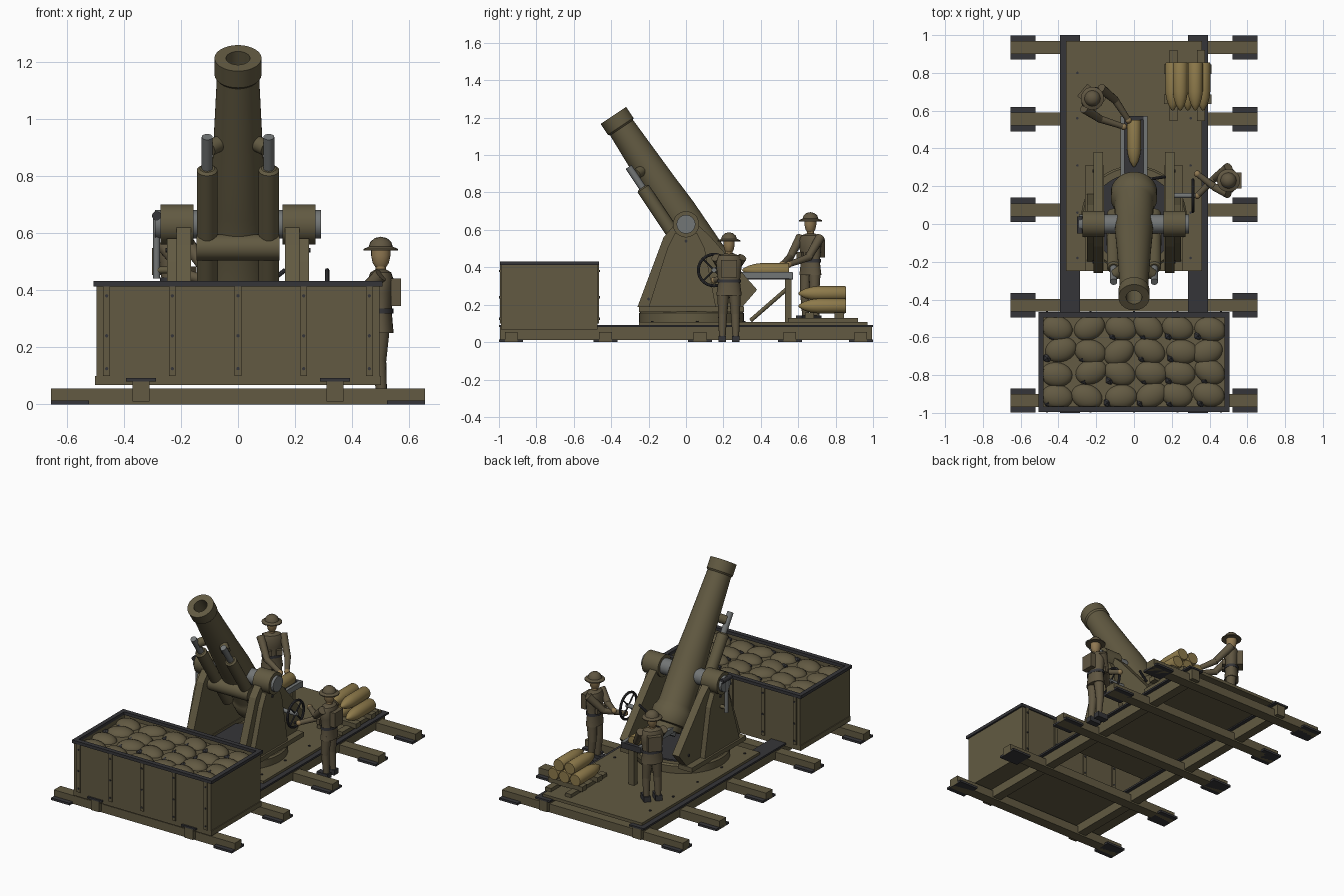
import bpy, bmesh, math, random
from mathutils import Vector, Matrix

if "Cube" in bpy.data.objects:
    bpy.data.objects.remove(bpy.data.objects["Cube"])
random.seed(4)

def mat(name, c):
    m = bpy.data.materials.new(name)
    m.diffuse_color = (*c, 1)
    m.use_nodes = True
    m.node_tree.nodes["Principled BSDF"].inputs["Base Color"].default_value = m.diffuse_color
    return m

OLIVE = mat("olive_paint", (.122, .102, .054))
IRON = mat("dark_iron", (.036, .036, .040))
STEEL = mat("worn_steel", (.17, .18, .18))
BRASS = mat("shell_brass", (.27, .195, .07))
CLOTH = mat("khaki_cloth", (.115, .092, .053))
SKIN = mat("skin", (.28, .19, .085))
EARTH = mat("sandbag", (.125, .103, .056))
X, Y, Z = Vector((1, 0, 0)), Vector((0, 1, 0)), Vector((0, 0, 1))
ID = Matrix.Identity(4)

def finish(name, bm, m, M=ID, smooth=True):
    bmesh.ops.remove_doubles(bm, verts=bm.verts, dist=1e-5)
    bmesh.ops.recalc_face_normals(bm, faces=bm.faces)
    me = bpy.data.meshes.new(name)
    bm.to_mesh(me)
    bm.free()
    me.transform(M)
    me.materials.append(m)
    if smooth:
        me.polygons.foreach_set("use_smooth", [True] * len(me.polygons))
        me.set_sharp_from_angle(angle=math.radians(35))
    ob = bpy.data.objects.new(name, me)
    bpy.context.collection.objects.link(ob)
    return ob

def box(name, lo, hi, m, M=ID, taper=1):
    bm = bmesh.new()
    bmesh.ops.create_cube(bm, size=1)
    lo, hi = Vector(lo), Vector(hi)
    for v in bm.verts:
        s = taper if v.co.z < 0 else 1
        v.co = Vector(((lo[i] + hi[i]) / 2 + v.co[i] * (hi[i] - lo[i]) * (s if i < 2 else 1) for i in range(3)))
    return finish(name, bm, m, M, False)

def lathe(name, prof, spots, axis, m, n=32, M=ID, closed=False):
    """Spin (radius, height) points round an axis, once for each spot."""
    bm = bmesh.new()
    q = Vector(axis).to_track_quat('Z', 'Y')
    for p in spots:
        rings = [[bm.verts.new(Vector(p) + q @ Vector((r * math.cos(a), r * math.sin(a), h)))
                  for a in (math.tau * i / n for i in range(n))] for r, h in prof]
        for a, b in zip(rings, rings[1:] + (rings[:1] if closed else [])):
            for i in range(n):
                j = (i + 1) % n
                bm.faces.new((a[i], a[j], b[j], b[i]))
    return finish(name, bm, m, M)

def rod(name, p0, p1, r, m, r2=None, n=20, M=ID):
    d = Vector(p1) - Vector(p0)
    L = d.length
    return lathe(name, [(0, 0), (r, 0), (r if r2 is None else r2, L), (0, L)], [p0], d, m, n, M)

def bolts(name, spots, axis, m=IRON, r=.007, h=.006):
    lathe(name, [(0, -h), (r, -h), (r, h), (0, h)], spots, axis, m, 8)

def prism(name, pts, x0, x1, m):
    """Side profile of (y, z) points extruded along x."""
    bm = bmesh.new()
    f = bm.faces.new([bm.verts.new((x0, y, z)) for y, z in pts])
    g = bmesh.ops.extrude_face_region(bm, geom=[f])
    bmesh.ops.translate(bm, vec=(x1 - x0, 0, 0), verts=[v for v in g['geom'] if isinstance(v, bmesh.types.BMVert)])
    return finish(name, bm, m, smooth=False)

# --- ground frame: sleepers, rails, deck
for y in (.935, .555, .075, -.43, -.935):
    box("sleeper", (-.655, y - .034, 0), (.655, y + .034, .055), OLIVE)
    for s in (-1, 1):
        box("sleeper_plate", (s * .588 - .067, y - .064, 0), (s * .588 + .067, y + .064, .014), IRON)
for s in (-1, 1):
    box("rail_web", (s * .34 - .03, -.995, .01), (s * .34 + .03, .995, .08), OLIVE)
    box("rail_flange", (s * .34 - .053, -1, .08), (s * .34 + .053, 1, .092), IRON)
box("deck", (-.36, -.25, .088), (.36, .97, .108), OLIVE)
bolts("deck_bolts", [(s * .3, y, .108) for s in (-1, 1) for y in (-.18, .06, .31, .56, .8)], Z)

# --- ballast box
box("box_floor", (-.5, -.988, .068), (.5, -.472, .1), OLIVE)
for s in (-1, 1):
    box("box_long_wall", (-.495, -.73 + s * .25 - .008, .1), (.495, -.73 + s * .25 + .008, .415), OLIVE)
    box("box_end_wall", (s * .487 - .008, -.98, .1), (s * .487 + .008, -.48, .415), OLIVE)
    box("box_rim_long", (-.506, -.73 + s * .25 - .015, .412), (.506, -.73 + s * .25 + .015, .432), IRON)
    box("box_rim_end", (s * .492 - .014, -.98, .412), (s * .492 + .014, -.48, .432), IRON)
    for i in range(-2, 3):
        box("box_strap", (i * .23 - .012, -.73 + s * .26 - .005, .1), (i * .23 + .012, -.73 + s * .26 + .005, .412), OLIVE)
    bolts("strap_bolts", [(i * .23, -.73 + s * .265, z) for i in range(-2, 3) for z in (.125, .24, .38)], Y, r=.006, h=.004)
box("ballast_fill", (-.48, -.972, .1), (.48, -.488, .385), EARTH)
bm = bmesh.new()
for i in range(6):
    for j in range(4):
        c = Vector((-.4 + i * .16 + random.uniform(-.015, .015), -.907 + j * .118 + random.uniform(-.01, .01), .378))
        M = Matrix.Translation(c) @ Matrix.Rotation(random.uniform(-.6, .6), 4, 'Z') @ Matrix.Diagonal((.086, .066, .042, 1))
        for v in bmesh.ops.create_icosphere(bm, subdivisions=3, radius=1, matrix=M)['verts']:
            v.co.x = max(-.48, min(.48, v.co.x))
            v.co.y = max(-.97, min(-.49, v.co.y))
finish("sandbags", bm, EARTH)
bm = bmesh.new()
for i in range(6):
    for j in range(4):
        bmesh.ops.create_icosphere(bm, subdivisions=1, radius=.026, matrix=Matrix.Translation(
            (-.46 + i * .16 + random.uniform(0, .04), -.945 + j * .118, .382)))
finish("dark_stones", bm, IRON, smooth=False)

# --- turntable and side cheeks
lathe("turntable", [(0, .105), (.28, .105), (.28, .155), (.27, .165), (0, .165)], [(0, .03, 0)], Z, OLIVE, 48)
lathe("turntable_plate", [(0, .165), (.235, .165), (.235, .174), (0, .174)], [(0, .03, 0)], Z, IRON, 48)
cheek = [(-.26, .187), (-.12, .56), (-.06, .63), (.06, .63), (.13, .565), (.38, .28), (.3, .187)]
rib = [(-.2, .187), (-.1, .5), (-.06, .58), (.06, .58), (.1, .5), (.16, .187)]
for s in (-1, 1):
    box("cheek_foot", (s * .21 - .05, -.25, .16), (s * .21 + .05, .31, .19), OLIVE)
    prism("cheek", cheek, s * .165, s * .215, OLIVE)
    prism("cheek_rib", rib, s * .215, s * .248, OLIVE)
    bolts("cheek_bolts", [(s * .215, -.2, .23), (s * .215, .28, .25), (s * .248, 0, .54)], X, r=.008)
    rod("trunnion_bearing", (s * .155, 0, .63), (s * .272, 0, .63), .07, OLIVE, n=32)
    rod("trunnion_pin", (s * .08, 0, .63), (s * .29, 0, .63), .05, STEEL, n=32)

# --- gun barrel on its tilted axis: t along the barrel, p below it
D = Vector((0, -.555, .832))
P = Vector((0, -.832, -.555))
def gun(x, t, p=0):
    return Vector((x, 0, .63)) + D * t + P * p
lathe("barrel", [(0, -.36), (.085, -.36), (.085, -.325), (.118, -.32), (.122, -.31), (.122, -.24), (.112, -.225),
                 (.103, -.2), (.1, .08), (.09, .25), (.074, .62), (.082, .63), (.082, .70), (.042, .70),
                 (.042, .3), (0, .3)], [gun(0, 0)], D, OLIVE, 48)
rod("breech_plug", gun(0, -.385), gun(0, -.35), .06, STEEL, n=32)
rod("cradle_cross_tube", gun(-.145, -.03, .1), gun(.145, -.03, .1), .046, OLIVE, n=28)
for s in (-1, 1):
    x = s * .108
    lathe("recoil_cylinder", [(0, -.22), (.036, -.22), (.036, .255), (.036, .285), (.026, .293), (0, .293)],
          [gun(x, 0, .085)], D, OLIVE, 24)
    rod("recoil_rod", gun(x, .28, .085), gun(x, .425, .085), .019, STEEL)
    rod("rod_bracket", gun(s * .04, .37, .02), gun(s * .1, .37, .075), .028, OLIVE)

# --- sight on the left, elevating handwheel on the right
rod("sight_post", (-.285, -.01, .44), (-.285, -.01, .65), .012, STEEL)
rod("sight_scope", (-.285, -.05, .66), (-.285, .04, .66), .016, IRON)
rod("sight_arm", (-.285, -.01, .47), (-.23, -.01, .47), .012, OLIVE)
hub = Vector((.312, .15, .385))
lathe("handwheel_rim", [(.084 + .008 * math.cos(a), .008 * math.sin(a)) for a in (math.tau * k / 8 for k in range(8))],
      [hub], X, IRON, 32, closed=True)
for k in range(4):
    a = math.pi / 4 * (2 * k + 1)
    rod("handwheel_spoke", hub, hub + Vector((0, math.cos(a), math.sin(a))) * .084, .005, IRON, n=8)
rod("handwheel_shaft", (.2, .15, .385), (.325, .15, .385), .013, STEEL)
rod("breech_lever", (.1, .24, .42), (.165, .25, .47), .008, IRON, n=10)

# --- shells: loading tray and stacked rack
def shell(name, y0, y1, r, spots):
    L = y1 - y0
    lathe(name, [(0, 0), (r * .93, 0), (r, .006), (r, L * .6), (r * .9, L * .73), (r * .62, L * .87), (r * .22, L * .98), (0, L)],
          spots, -Y, BRASS, 24)
for s in (-1, 1):
    box("tray_rail", (s * .06 - .011, .2, .34), (s * .06 + .011, .57, .375), STEEL)
box("loading_tray", (-.05, .22, .335), (.05, .57, .36), IRON)
box("tray_edge", (-.071, .55, .335), (.071, .572, .372), IRON)
box("tray_post", (-.02, .53, .105), (.02, .565, .34), OLIVE)
rod("tray_brace", (0, .345, .115), (0, .54, .285), .011, OLIVE, n=12)
shell("tray_shell", .30, .55, .037, [(0, .55, .385)])
for x in (.21, .355):
    box("rack_skid", (x - .021, .545, .105), (x + .021, .92, .13), OLIVE)
for y in (.66, .82):
    box("rack_batten", (.16, y - .025, .125), (.41, y + .025, .157), OLIVE)
shell("stacked_shells", .6, .855, .039,
      [(x, .855, .193) for x in (.205, .285, .365)] + [(x, .855, .26) for x in (.245, .325)])

# --- crew, built facing -y and then turned
def crewman(name, loc, turn, hands):
    M = Matrix.Translation(loc) @ Matrix.Rotation(math.radians(turn), 4, 'Z')
    inv = M.inverted()
    def part(n, prof, m, sx=1, sy=1, k=20):
        lathe(name + n, prof, [(0, 0, 0)], Z, m, k, M @ Matrix.Diagonal((sx, sy, 1, 1)))
    part("_helmet", [(0, .54), (.061, .538), (.061, .544), (.042, .552), (.037, .568), (.022, .582), (0, .587)], CLOTH)
    part("_head", [(0, .478), (.018, .481), (.027, .495), (.032, .52), (.032, .545), (0, .55)], SKIN, .95, 1.05)
    part("_neck", [(.02, .455), (.018, .49)], SKIN)
    part("_tunic", [(0, .25), (.068, .25), (.058, .325), (.066, .39), (.07, .435), (.055, .462), (.024, .474), (0, .474)], CLOTH, 1, .66)
    part("_belt", [(.062, .318), (.064, .318), (.064, .336), (.062, .336)], IRON, 1, .7)
    box(name + "_pack", (-.042, .035, .345), (.042, .07, .44), CLOTH, M)
    for s in (-1, 1):
        box(name + "_pouch", (s * .032 - .018, -.056, .34), (s * .032 + .018, -.036, .375), CLOTH, M)
        rod(name + "_thigh", (s * .03, 0, .28), (s * .034, -.006, .15), .033, CLOTH, .025, 14, M)
        rod(name + "_shin", (s * .034, -.006, .155), (s * .036, .004, .025), .025, CLOTH, .018, 14, M)
        box(name + "_boot", (s * .036 - .021, -.052, 0), (s * .036 + .021, .026, .034), IRON, M)
        sh = Vector((s * .07, 0, .443))
        hand = inv @ Vector(hands[0 if s < 0 else 1])
        el = (sh + hand) / 2 + Vector((s * .018, .01, -.03))
        rod(name + "_upper_arm", sh + Vector((0, 0, .01)), el, .025, CLOTH, .02, 14, M)
        rod(name + "_forearm", el - (hand - el) * .08, hand, .02, CLOTH, .015, 14, M)
        bm = bmesh.new()
        bmesh.ops.create_icosphere(bm, subdivisions=2, radius=.018, matrix=Matrix.Translation(hand))
        finish(name + "_hand", bm, SKIN, M)

crewman("loader", (-.22, .665, .108), 50, [(-.055, .515, .415), (-.03, .55, .415)])
crewman("layer", (.5, .23, 0), -90, [(.335, .15, .33), (.335, .265, .39)])
